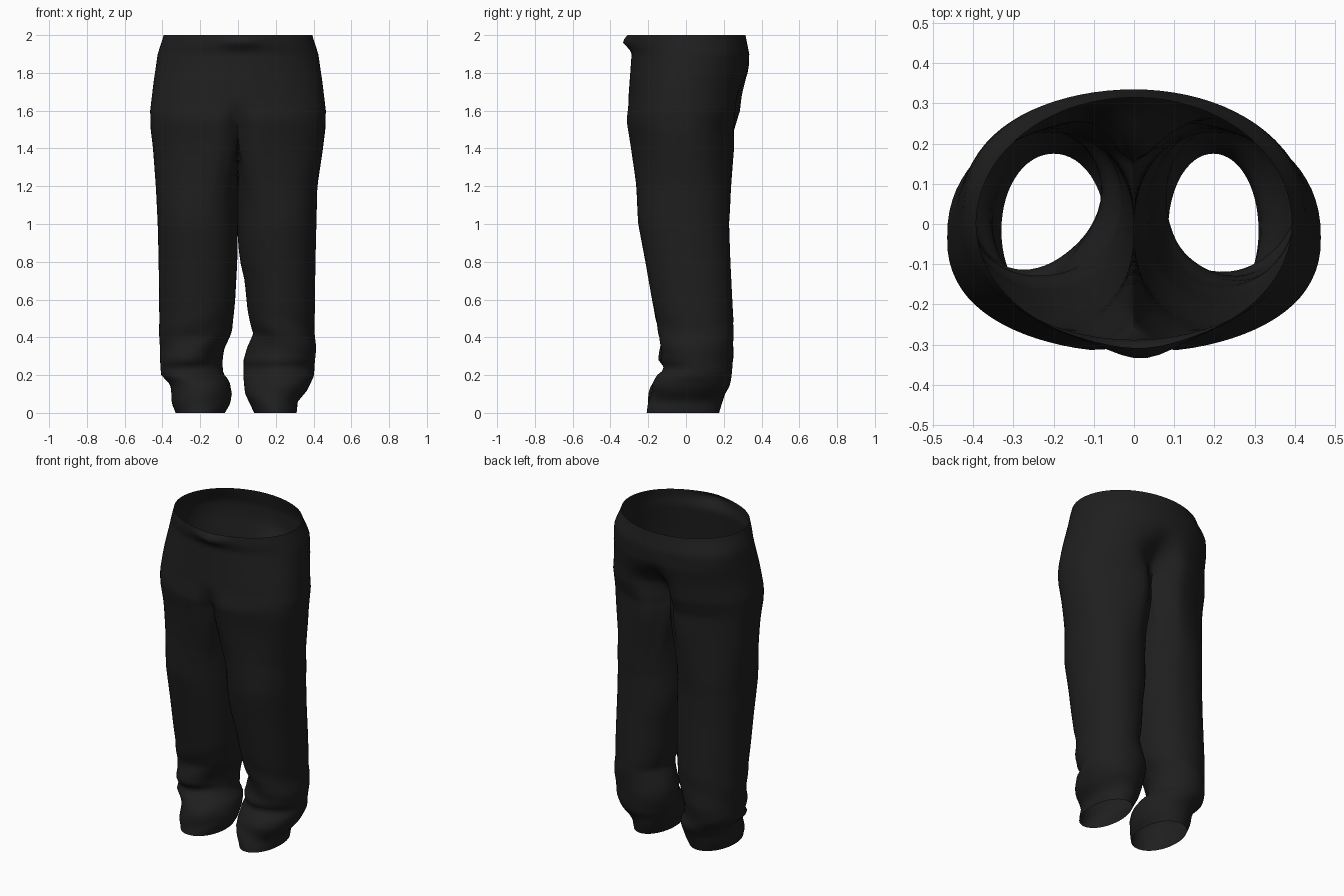
import bpy, bmesh, math

if "Cube" in bpy.data.objects:
    bpy.data.objects.remove(bpy.data.objects["Cube"])

CROTCH = 1.48
N_OUT, N_IN = 40, 16      # segments on the outer arc and on the inner thigh


def lerp(a, b, t):
    return a + (b - a) * t


def smooth(a, b, v):
    t = max(0.0, min(1.0, (v - a) / (b - a)))
    return t * t * (3 - 2 * t)


def bell(v, mid, width):
    return math.exp(-((v - mid) / width) ** 2)


def profile(pairs, z):
    # piecewise-linear profile, listed from top to bottom
    for (z1, v1), (z0, v0) in zip(pairs, pairs[1:]):
        if z >= z0:
            return lerp(v0, v1, min(1.0, (z - z0) / (z1 - z0)))
    return pairs[-1][1]


# Silhouette profiles as (height, distance)
HIP = [(2, .393), (1.9, .425), (1.75, .447), (1.6, .465), (1.5, .462), (1.4, .45)]
OUTER = {
    -1: HIP + [(1.2, .435), (1, .425), (.8, .42), (.3, .415), (.2, .405), (.15, .36), (.05, .35), (0, .33)],
    1: HIP + [(1.2, .42), (1, .415), (.8, .41), (.45, .405), (.35, .412), (.2, .405), (.12, .365), (.06, .318), (0, .31)],
}
INNER = {
    -1: [(2, .0), (1, .0), (.8, .004), (.6, .015), (.43, .03), (.35, .06), (.21, .075), (.17, .045), (.1, .03), (.05, .04), (0, .07)],
    1: [(2, .0), (.9, .0), (.8, .012), (.7, .035), (.55, .05), (.42, .075), (.35, .04), (.28, .02), (.2, .02), (.1, .04), (0, .085)],
}
FRONT = [(2, -.30), (1.95, -.30), (1.9, -.288), (1.65, -.306), (1.55, -.322), (1.4, -.298), (1.2, -.268), (1, -.253),
         (.8, -.215), (.6, -.18), (.4, -.14), (.28, -.148), (.23, -.115), (.2, -.15), (.15, -.185), (0, -.208)]
BACK = [(2, .315), (1.9, .335), (1.8, .332), (1.7, .314), (1.6, .302), (1.5, .27), (1.4, .268), (1.2, .245), (1, .228),
        (.8, .235), (.5, .25), (.3, .25), (.15, .235), (.1, .205), (.05, .19), (0, .175)]


def power(v, e):
    return math.copysign(abs(v) ** e, v)


def hip_point(side, z, t):
    # half of the hip section, t from -90 degrees (front) to +90 (back)
    f, b = profile(FRONT, z), profile(BACK, z)
    cy = lerp((f + b) / 2, -.035, bell(z, 1.65, .25))     # depth of the widest point
    x = profile(OUTER[side], z) * max(0.0, math.cos(t))
    if abs(math.cos(t)) < 1e-6:
        x = 0.0
    if t < 0:
        e = lerp(.82, 1, smooth(1.55, 1.9, z))
        y = (cy - f) * power(math.sin(t), e)
        y *= 1 - .25 * (1 - smooth(CROTCH, 1.68, z)) * bell(x, 0, .05)
        # gathered bump at the front of the waist
        y -= .036 * bell(side * x, .02, .1) * bell(z, 1.965, .03)
    else:
        e = lerp(.88, .75 if side < 0 else .84, bell(z, 1.86, .1))
        e = lerp(e, 1, smooth(1.92, 2, z))
        y = (b - cy) * power(math.sin(t), e)
        y *= 1 - .38 * (1 - smooth(CROTCH, 1.85, z)) * bell(x, 0, .07)
        # deep fold under the seat
        y -= .06 * bell(side * x, .07, .1) * bell(z, 1.63, .09)
    return side * x, y + cy, z


def leg_point(side, z, a):
    # rounded leg section, a = 0 on the outside, +-180 degrees on the inside
    o, i = profile(OUTER[side], z), profile(INNER[side], z)
    f, b = profile(FRONT, z), profile(BACK, z)
    c, s = math.cos(a), math.sin(a)
    e = lerp(.98, .9, smooth(.1, .9, z))
    x = (o + i) / 2 + (o - i) / 2 * power(c, e)
    y = (f + b) / 2 + (b - f) / 2 * power(s, e)
    # slanting cloth folds toward the ankle, strongest at the front
    amp = .008 * smooth(.6, .35, z) * smooth(0, .1, z) * (.65 - .35 * s)
    w = amp * (math.sin(30 * z + side * 1.4 + 2.6 * c) - .2) * (.4 + .6 * abs(s))
    # hollow at the inner front of the shin
    w -= .035 * bell(z, .3, .1) * max(0, -.75 * c - .66 * s) ** 3
    return side * (x + w * c), y + w * s, z


def leg_ring(side, z):
    # section below the crotch, blending from half-hip shape to full leg
    k = 1 - smooth(.98, CROTCH, z)
    ring = []
    for n in range(N_OUT + 1):
        t = math.pi * (n / N_OUT - .5)
        p, q = hip_point(side, z, t), leg_point(side, z, t * 4 / 3)
        ring.append([lerp(u, v, k) for u, v in zip(p, q)])
    y1, y0 = hip_point(side, z, math.pi / 2)[1], hip_point(side, z, -math.pi / 2)[1]
    for n in range(1, N_IN):
        q = leg_point(side, z, math.radians(lerp(120, 240, n / N_IN)))
        p = (0, lerp(y1, y0, n / N_IN), z)
        ring.append([lerp(u, v, k) for u, v in zip(p, q)])
    return ring


def bridge(bm, r0, r1):
    n = len(r0)
    for j in range(n):
        bm.faces.new((r0[j], r0[(j + 1) % n], r1[(j + 1) % n], r1[j]))


bm = bmesh.new()

# Hips: full rings from the waist down to the crotch
hip_rings = []
for m in range(27):
    z = 2 - (2 - CROTCH) * m / 26
    right = [hip_point(1, z, math.pi * (n / N_OUT - .5)) for n in range(N_OUT + 1)]
    left = [hip_point(-1, z, math.pi * (n / N_OUT - .5)) for n in range(N_OUT, -1, -1)]
    hip_rings.append([bm.verts.new(p) for p in right + left[1:-1]])
for r0, r1 in zip(hip_rings, hip_rings[1:]):
    bridge(bm, r0, r1)

# Crotch seam: vertices shared by both legs, running from back to front
base = hip_rings[-1]
front_v, back_v = base[0], base[N_OUT]
seam = []
for n in range(1, N_IN):
    u = n / N_IN
    seam.append(bm.verts.new((0, lerp(back_v.co.y, front_v.co.y, u), CROTCH - .03 * math.sin(math.pi * u))))

# Legs: open tubes from the crotch to the hem
leg_levels = [CROTCH - .043 * n for n in range(1, 20)] + [.64 - .02 * n for n in range(33)]
for side in (1, -1):
    outer = base[:N_OUT + 1] if side == 1 else [base[0]] + base[:N_OUT - 1:-1]
    prev = outer + seam
    for z in leg_levels:
        ring = [bm.verts.new(p) for p in leg_ring(side, max(z, 0.0))]
        bridge(bm, prev, ring)
        prev = ring

# Consistent outward normals
bmesh.ops.recalc_face_normals(bm, faces=bm.faces)
probe = max(bm.faces, key=lambda f: f.calc_center_median().x)
if probe.normal.x < 0:
    bmesh.ops.reverse_faces(bm, faces=bm.faces)

mesh = bpy.data.meshes.new("trousers")
bm.to_mesh(mesh)
bm.free()
trousers = bpy.data.objects.new("trousers", mesh)
bpy.context.collection.objects.link(trousers)

cloth = bpy.data.materials.new("black cloth")
cloth.diffuse_color = (.0135, .0135, .0135, 1)
cloth.use_nodes = True
cloth.node_tree.nodes["Principled BSDF"].inputs["Base Color"].default_value = cloth.diffuse_color
mesh.materials.append(cloth)

bpy.context.view_layer.objects.active = trousers
trousers.select_set(True)
bpy.ops.object.shade_smooth_by_angle(angle=math.radians(60))
